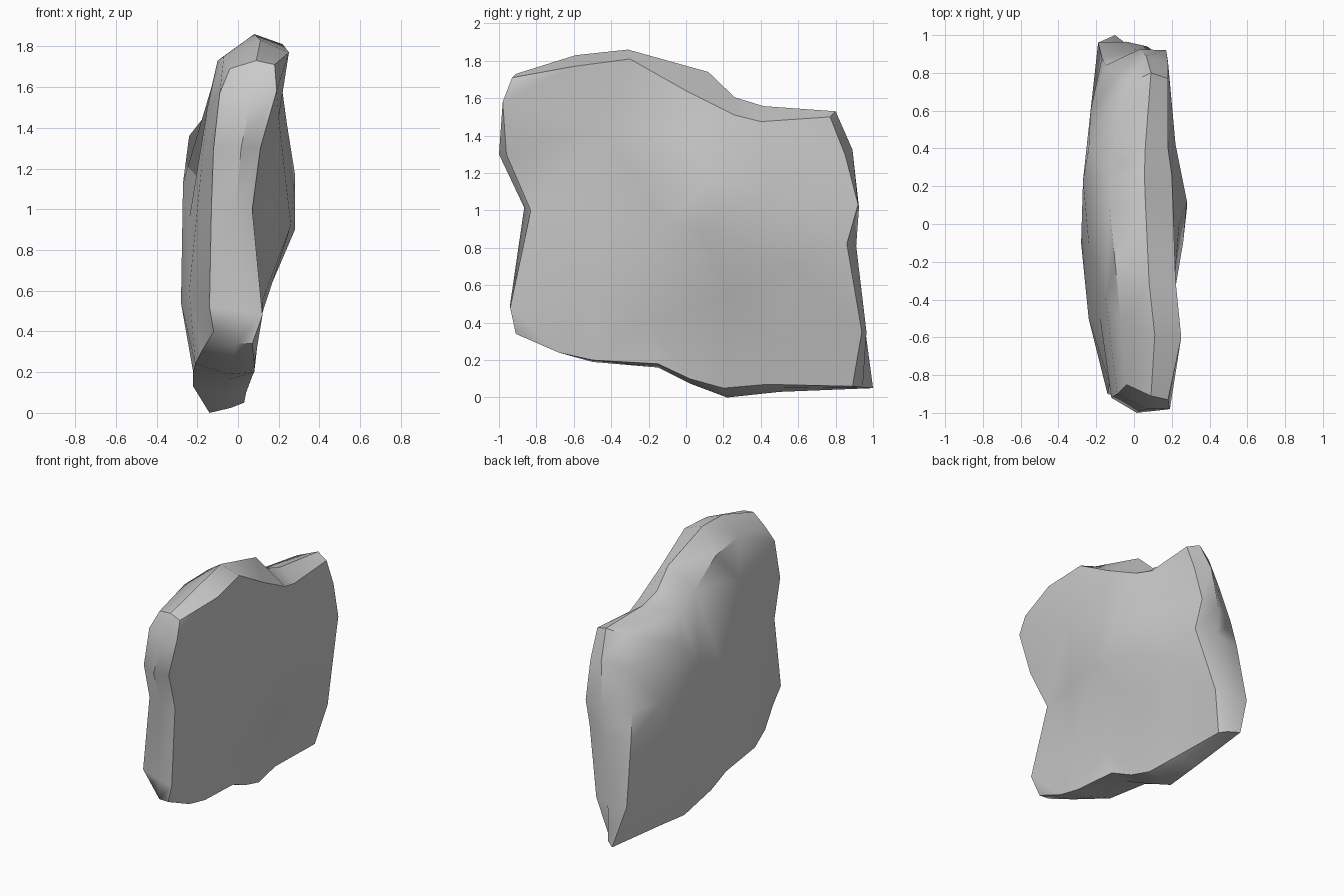
import bpy, bmesh, math
from mathutils import Vector
from mathutils.geometry import delaunay_2d_cdt

if "Cube" in bpy.data.objects:
    bpy.data.objects.remove(bpy.data.objects["Cube"])

# Rim of each broad face as (y, z, x), matched point for point
right_rim = [(-.94, .48, .12), (-.91, .34, .07), (-.68, .24, .08), (-.5, .2, .08),
             (-.15, .18, .07), (.02, .1, .04), (.2, .05, .03), (.43, .07, 0),
             (.89, .06, 0), (.94, .35, .07), (.86, .82, .18), (.92, 1.03, .17),
             (.85, 1.3, .18), (.77, 1.5, .18), (.4, 1.475, .18), (.26, 1.51, .2),
             (0, 1.64, .21), (-.3, 1.81, .22), (-.6, 1.77, .25), (-.93, 1.71, .18),
             (-.98, 1.58, .19), (-.96, 1.3, .11), (-.83, 1.0, .07)]
left_rim = [(-.9, .52, -.14), (-.84, .4, -.12), (-.66, .3, -.18), (-.5, .24, -.21),
            (-.15, .2, -.22), (.02, .13, -.22), (.22, 0, -.14), (.5, .03, -.14),
            (1, .05, -.1), (.96, .35, -.19), (.88, .8, -.17), (.84, 1.0, -.15),
            (.79, 1.27, -.09), (.74, 1.49, -.04), (.43, 1.5, -.1), (.26, 1.5, -.13),
            (.08, 1.6, -.13), (-.2, 1.73, -.1), (-.52, 1.75, -.07), (-.85, 1.69, -.04),
            (-.9, 1.57, -.09), (-.92, 1.3, -.12), (-.84, 1.03, -.13)]

# Bulges and hollows inside each broad face
right_relief = [(-.1, .92, .26), (.08, .9, .28), (.12, 1.17, .28), (.23, .55, .13),
                (.45, .3, .05), (-.5, 1.0, .15), (-.5, .55, .12), (-.45, 1.45, .2),
                (0, 1.42, .24), (.42, 1.1, .22), (.6, .7, .17), (-.2, .4, .09)]
left_relief = [(-.1, .54, -.28), (-.5, .6, -.24), (.23, 1.13, -.27), (.4, 1.36, -.24),
               (-.5, 1.2, -.18), (-.4, 1.5, -.15), (.6, .5, -.23), (.2, .25, -.22),
               (-.1, .95, -.24), (.6, 1.0, -.23)]

# Outward push of the edge strip's crest line: rim index -> (dy, dz)
crest = {0: (-.02, 0), 1: (-.03, -.03), 2: (0, -.03), 3: (0, -.03), 4: (0, -.03),
         5: (0, -.04), 9: (.015, 0), 10: (.04, 0), 11: (.045, 0), 12: (.07, .04),
         13: (.045, .035), 14: (0, .07), 15: (0, .1), 16: (.08, .12), 17: (-.06, .09),
         18: (-.03, .07), 19: (-.02, .03), 20: (-.04, 0), 21: (-.06, 0), 22: (-.03, 0)}

bm = bmesh.new()


def add_points(points):
    return [bm.verts.new((x, y, z)) for y, z, x in points]


def add_broad_face(rim, relief):
    """Triangulate one broad face and return its rim vertices."""
    points = rim + relief
    verts = add_points(points)
    n = len(rim)
    flat = [Vector((y, z)) for y, z, x in points]
    edges = [(i, (i + 1) % n) for i in range(n)]
    _, _, faces, source, _, _ = delaunay_2d_cdt(flat, edges, [], 1, 1e-5)
    for f in faces:
        bm.faces.new([verts[source[i][0]] for i in f])
    return verts[:n]


right = add_broad_face(right_rim, right_relief)
left = add_broad_face(left_rim, left_relief)

# Narrow edge strip running all the way round between the rims
middle = []
for i, (a, b) in enumerate(zip(right, left)):
    dy, dz = crest.get(i, (0, 0))
    middle.append(bm.verts.new((a.co + b.co) / 2 + Vector((.02, dy, dz))))
n = len(right)
for a, b in ((right, middle), (middle, left)):
    for i in range(n):
        j = (i + 1) % n
        bm.faces.new((a[i], a[j], b[j], b[i]))

bmesh.ops.recalc_face_normals(bm, faces=bm.faces)
mesh = bpy.data.meshes.new("rock_slab")
bm.to_mesh(mesh)
bm.free()
rock = bpy.data.objects.new("rock_slab", mesh)
bpy.context.collection.objects.link(rock)

# Soft shading with crisp rims
bpy.context.view_layer.objects.active = rock
rock.select_set(True)
bpy.ops.object.shade_smooth_by_angle(angle=math.radians(40))
